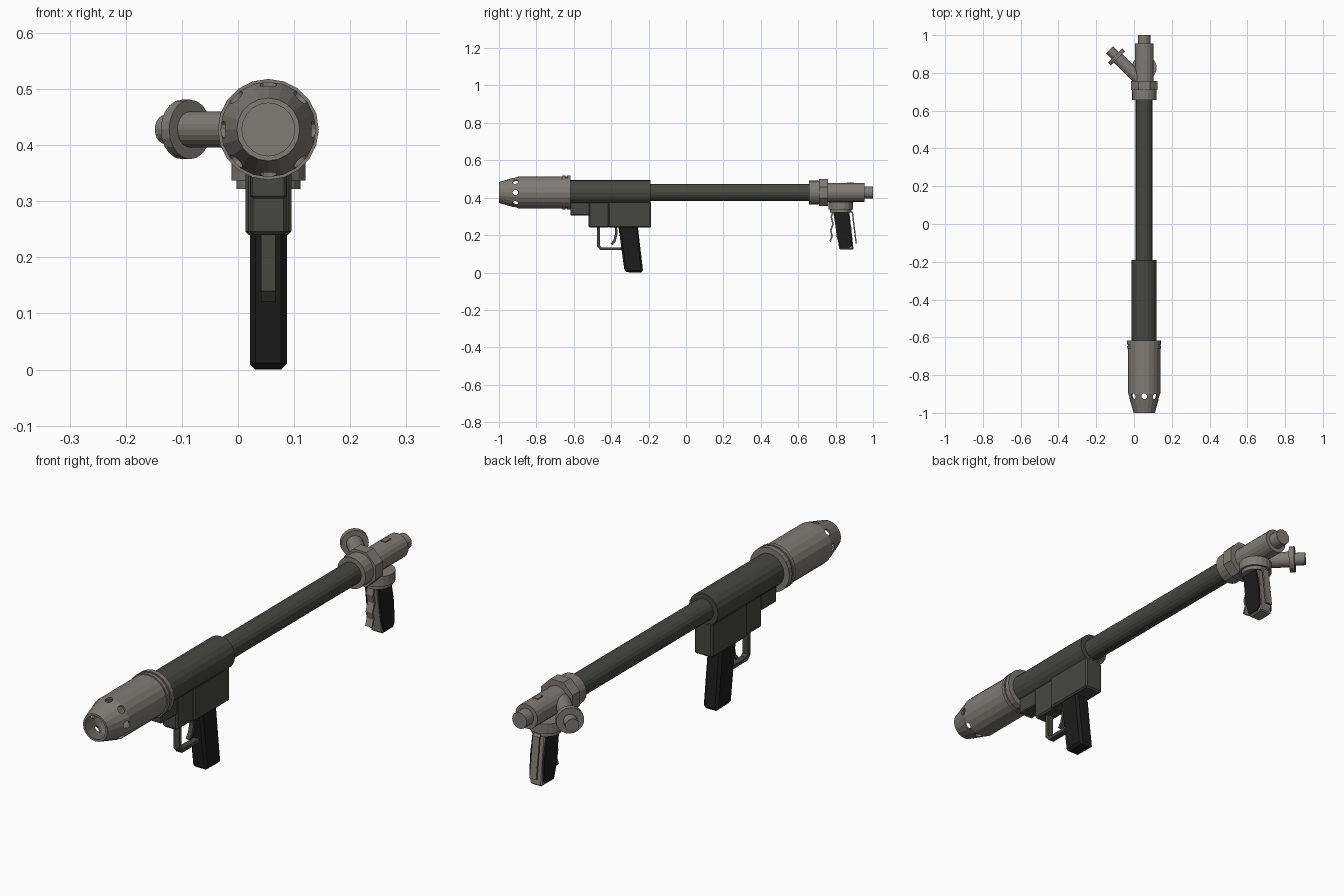
import bpy, bmesh, math
from mathutils import Vector, Matrix

if "Cube" in bpy.data.objects:
    bpy.data.objects.remove(bpy.data.objects["Cube"])

CX, CZ = 0.054, 0.428          # bore axis


def material(name, rgb):
    m = bpy.data.materials.new(name)
    m.diffuse_color = (*rgb, 1)
    m.use_nodes = True
    m.node_tree.nodes["Principled BSDF"].inputs["Base Color"].default_value = m.diffuse_color
    return m


METAL = material("warm_grey_metal", (0.215, 0.20, 0.18))
DARK = material("dark_olive_grey", (0.062, 0.064, 0.053))
BLACK = material("black_grip", (0.012, 0.012, 0.012))


def finish(name, bm, mat, bevel=0):
    bmesh.ops.recalc_face_normals(bm, faces=bm.faces)
    me = bpy.data.meshes.new(name)
    bm.to_mesh(me)
    bm.free()
    me.materials.append(mat)
    ob = bpy.data.objects.new(name, me)
    bpy.context.collection.objects.link(ob)
    if bevel:
        b = ob.modifiers.new("bevel", 'BEVEL')
        b.width = bevel
        b.segments = 1
        b.limit_method = 'ANGLE'
        b.angle_limit = math.radians(50)
    return ob


def lathe(name, pts, mat, origin=(CX, 0, CZ), axis=(0, 1, 0), sides=20, phase=0.0):
    """Turn (distance, radius) points around an axis; radius 0 closes an end."""
    bm = bmesh.new()
    rot = Vector(axis).to_track_quat('Z', 'Y').to_matrix().to_4x4()
    mtx = Matrix.Translation(origin) @ rot
    rings = []
    for d, r in pts:
        n = 1 if r == 0 else sides
        rings.append([bm.verts.new(mtx @ Vector((
            r * math.cos(math.tau * i / sides + phase),
            r * math.sin(math.tau * i / sides + phase), d))) for i in range(n)])
    for a, b in zip(rings, rings[1:]):
        if len(a) == 1:
            bm.faces.new(b)
        elif len(b) == 1:
            bm.faces.new(a)
        else:
            for i in range(sides):
                j = (i + 1) % sides
                bm.faces.new((a[i], a[j], b[j], b[i]))
    # flat end caps leave their centre points unused
    bmesh.ops.delete(bm, geom=[v for v in bm.verts if not v.link_faces], context='VERTS')
    return finish(name, bm, mat)


def rod(name, d0, d1, r, mat, **kw):
    return lathe(name, [(d0, 0), (d0, r), (d1, r), (d1, 0)], mat, **kw)


def prism(name, yz, width, mat, bevel=0, x=CX):
    """Extrude a side-view outline across x."""
    bm = bmesh.new()
    a, b = ([bm.verts.new((x + s * width / 2, y, z)) for y, z in yz] for s in (-1, 1))
    bm.faces.new(a)
    bm.faces.new(b[::-1])
    n = len(yz)
    for i in range(n):
        j = (i + 1) % n
        bm.faces.new((a[i], b[i], b[j], a[j]))
    return finish(name, bm, mat, bevel)


def block(name, y0, y1, z0, z1, width, mat, bevel=0):
    return prism(name, [(y0, z0), (y1, z0), (y1, z1), (y0, z1)], width, mat, bevel)


def strip(name, path, thick, width, mat):
    """Bent bar following a side-view path."""
    p = [Vector(q) for q in path]
    left, right = [], []
    for i, q in enumerate(p):
        d0 = (q - p[max(i - 1, 0)]).normalized()
        d1 = (p[min(i + 1, len(p) - 1)] - q).normalized()
        t = (d0 + d1).normalized()
        ref = d1 if d1.length else d0
        off = Vector((-t.y, t.x)) * (thick / 2 / max(t.dot(ref), 0.5))
        left.append(q + off)
        right.append(q - off)
    return prism(name, left + right[::-1], width, mat)


# Hollow nozzle with rear flange and vent holes
nozzle = lathe("nozzle", [(-.635, 0), (-.635, .077), (-.9, .077), (-1, .047), (-1, .056),
                          (-.9, .085), (-.66, .085), (-.66, .09), (-.645, .09), (-.645, .086),
                          (-.637, .086), (-.637, .09), (-.617, .09), (-.617, 0)], METAL)
for k in range(4):
    a = k * math.pi / 4
    cutter = rod("vent_cutter", -.15, .15, .015, METAL, origin=(CX, -.912, CZ),
                 axis=(math.sin(a), 0, math.cos(a)), sides=12)
    cutter.hide_render = True
    mod = nozzle.modifiers.new("vents", 'BOOLEAN')
    mod.operation, mod.solver, mod.object = 'DIFFERENCE', 'EXACT', cutter
    bpy.context.view_layer.objects.active = nozzle
    bpy.ops.object.modifier_apply(modifier=mod.name)
    bpy.data.objects.remove(cutter)

# Receiver sleeve and long tube
rod("receiver_sleeve", -.62, -.19, .066, DARK)
rod("main_tube", -.2, .67, .045, DARK)

# Receiver housing
block("housing_rear", -.415, -.187, .24, .38, .082, DARK, .006)
block("housing_middle", -.52, -.41, .24, .38, .066, DARK, .006)
block("housing_front", -.618, -.515, .305, .38, .064, DARK, .004)

# Front grip, trigger guard and trigger
prism("front_grip", [(-.362, .25), (-.258, .25), (-.229, .003), (-.24, 0), (-.328, .002)],
      .066, BLACK, .01)
strip("trigger_guard", [(-.468, .25), (-.468, .143), (-.455, .128), (-.34, .128)], .014, .026, DARK)
strip("trigger", [(-.375, .25), (-.373, .205), (-.382, .17), (-.398, .15)], .013, .018, DARK)

# Rear valve body on the bore axis
rod("tube_collar", .657, .712, .064, METAL)
rod("octagon_nut", .71, .758, .077, METAL, sides=8, phase=math.pi / 8)
rod("valve_body", .75, .955, .05, METAL)
rod("rear_plug", .95, 1.0, .033, METAL)
prism("top_plate", [(.862, .47), (.897, .47), (.897, .481), (.862, .481)], .02, METAL)

# Side branch at 45 degrees
branch = dict(origin=(CX, .738, CZ), axis=(-1, 1, 0))
rod("branch_pipe", 0, .21, .032, METAL, **branch)
rod("branch_flange", .197, .218, .053, METAL, **branch)
rod("branch_tip", .21, .26, .026, METAL, **branch)

# Rear grip mount
lathe("grip_mount", [(.322, 0), (.322, .057), (.337, .057), (.337, .066), (.378, .066), (.378, 0)],
      METAL, origin=(CX, .827, 0), axis=(0, 0, 1))

# Rear grip frame, black side panels and levers
prism("rear_grip", [(.785, .335), (.872, .335), (.896, .123), (.82, .123)], .054, METAL, .005)
for side in (-1, 1):
    prism("rear_grip_panel", [(.79, .322), (.868, .322), (.885, .235), (.889, .145),
                              (.874, .132), (.824, .132), (.806, .19)],
          .008, BLACK, x=CX + side * .029)
strip("front_lever", [(.785, .33), (.777, .295), (.786, .26), (.774, .225), (.781, .195), (.77, .165)],
      .008, .03, METAL)
strip("rear_lever", [(.868, .335), (.89, .32), (.897, .26), (.91, .155)], .007, .03, METAL)
